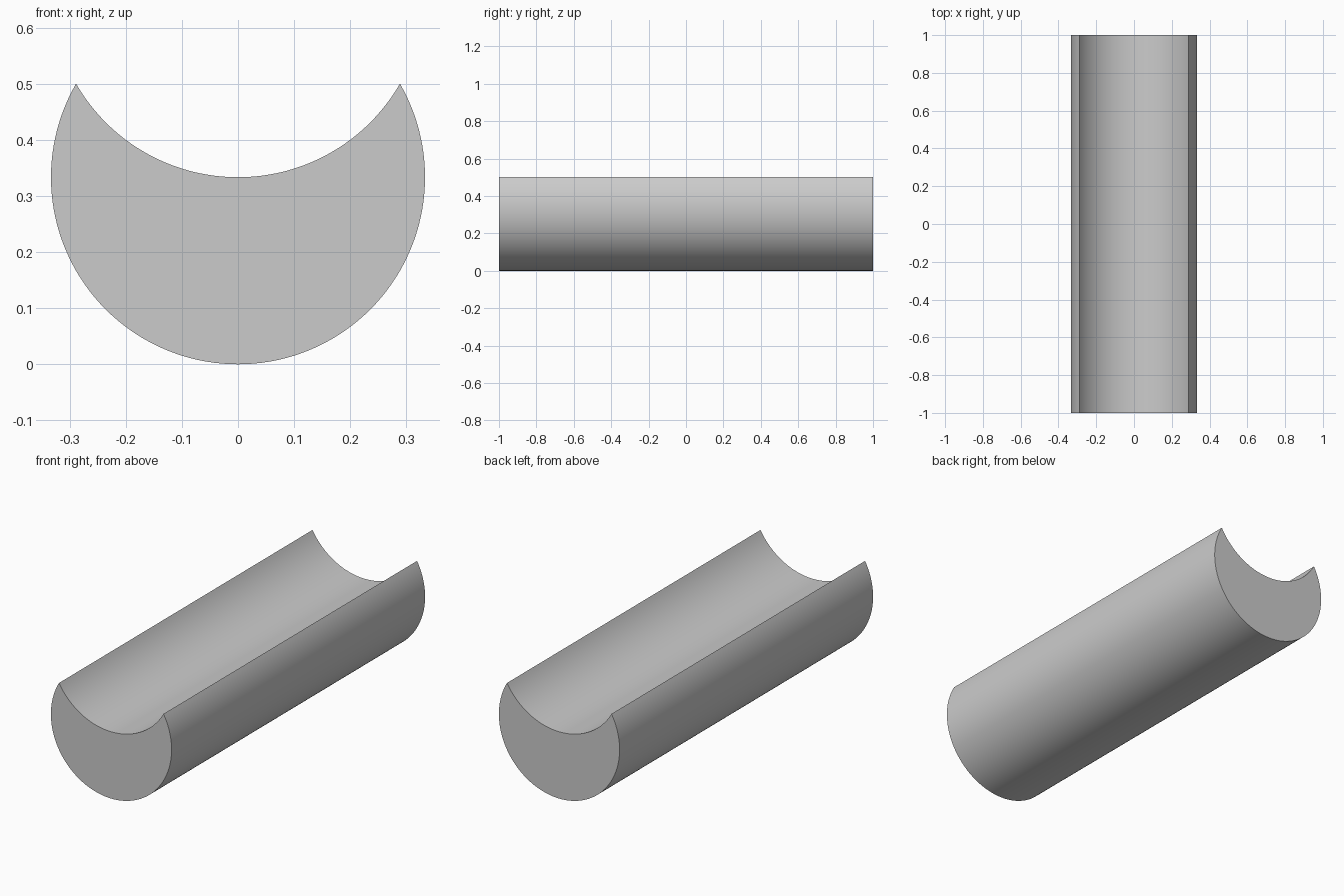
import bpy, bmesh
from math import radians, sin, cos

cube = bpy.data.objects.get("Cube")
if cube:
    bpy.data.objects.remove(cube, do_unlink=True)

RADIUS = 1 / 3
HALF_LENGTH = 1.0


def arc(center_z, start, end, steps):
    """Points along a circular arc in the XZ plane, both ends included."""
    angles = [radians(start + (end - start) * i / steps) for i in range(steps + 1)]
    return [(RADIUS * cos(a), center_z + RADIUS * sin(a)) for a in angles]


# Grey material
grey = bpy.data.materials.new("plain_grey")
grey.use_nodes = True
color = (0.6, 0.6, 0.6, 1)
grey.diffuse_color = color
grey.node_tree.nodes["Principled BSDF"].inputs["Base Color"].default_value = color

# Crescent section: round outside, then the equal-radius trough between the tips
outside = arc(RADIUS, 150, 390, 96)
trough = arc(2 * RADIUS, -30, -150, 48)[1:-1]

# Extrude the section along the length
bm = bmesh.new()
section = bm.faces.new([bm.verts.new((x, -HALF_LENGTH, z)) for x, z in outside + trough])
result = bmesh.ops.extrude_face_region(bm, geom=[section], use_keep_orig=True)
moved = [v for v in result["geom"] if isinstance(v, bmesh.types.BMVert)]
bmesh.ops.translate(bm, verts=moved, vec=(0, 2 * HALF_LENGTH, 0))
bmesh.ops.recalc_face_normals(bm, faces=bm.faces)

mesh = bpy.data.meshes.new("grooved_cylinder")
bm.to_mesh(mesh)
bm.free()
mesh.materials.append(grey)
body = bpy.data.objects.new("grooved_cylinder", mesh)
bpy.context.collection.objects.link(body)

# Smooth curved walls with crisp ends and tips
bpy.context.view_layer.objects.active = body
body.select_set(True)
bpy.ops.object.shade_smooth_by_angle(angle=radians(30))
